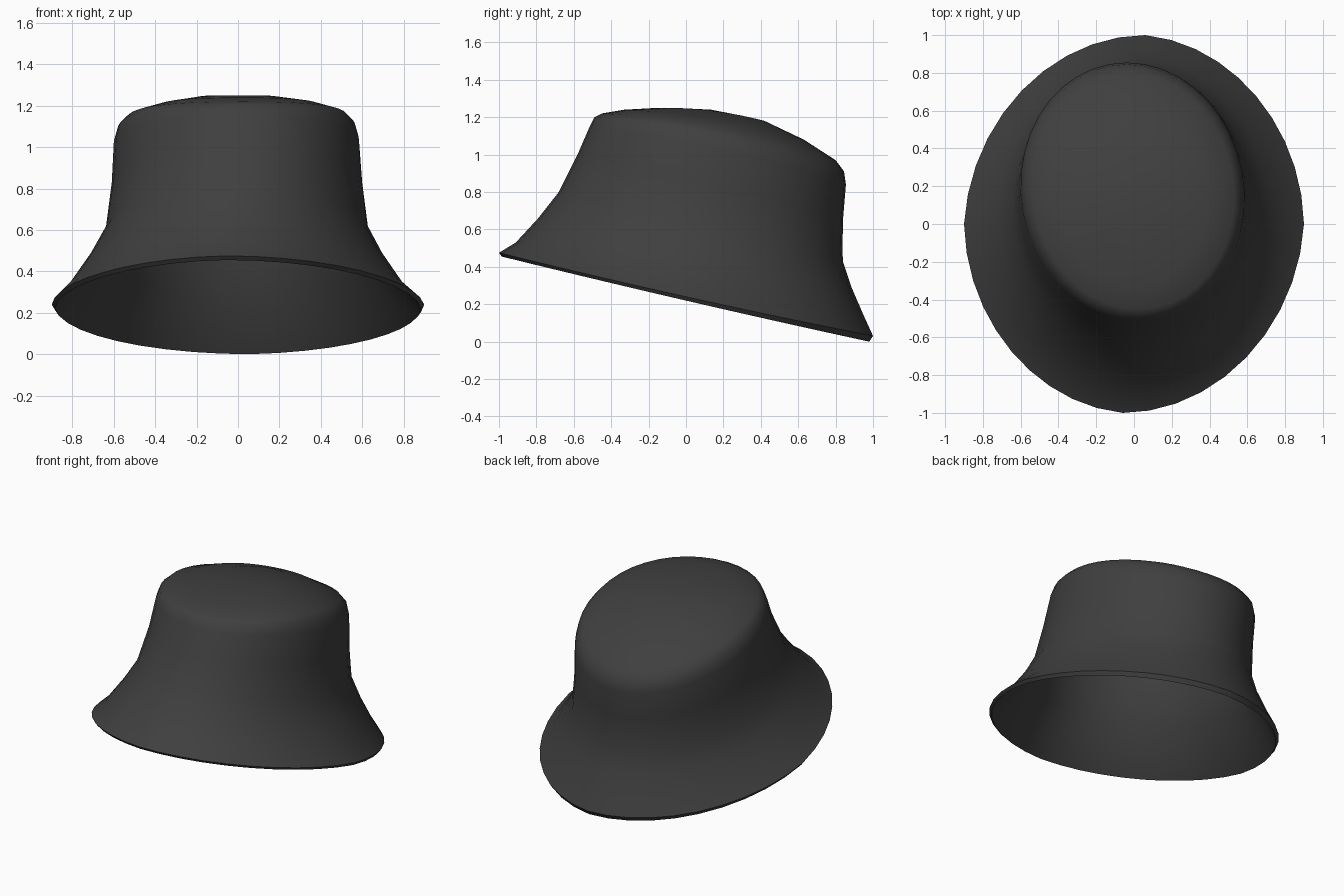
import bpy
import bmesh
from math import cos, sin, tau

SEGMENTS = 40
THICKNESS = 0.015

old_cube = bpy.data.objects.get("Cube")
if old_cube:
    bpy.data.objects.remove(old_cube, do_unlink=True)


def make_material(name, colour):
    material = bpy.data.materials.new(name)
    material.use_nodes = True
    material.diffuse_color = colour
    material.node_tree.nodes["Principled BSDF"].inputs["Base Color"].default_value = colour
    return material


# Each ring: front y, front z, back y, back z, left x, right x, side z, skew
BRIM = [
    (-1.0, .475, 1.0, .03, -.9, .9, .24, .06),
    (-.91, .53, .95, .14, -.82, .81, .32, .05),
    (-.79, .66, .885, .29, -.72, .71, .46, .03),
]
CROWN = [
    (-.68, .80, .835, .44, -.64, .63, .60, 0),
    (-.58, 1.0, .84, .66, -.61, .60, .83, -.02),
    (-.515, 1.15, .855, .84, -.6, .585, 1.03, -.03),
    (-.49, 1.2, .845, .91, -.58, .565, 1.1, -.03),
]
TOP = [
    (-.45, 1.22, .80, .97, -.54, .53, 1.14, -.03),
    (-.33, 1.24, .63, 1.08, -.4, .4, 1.19, -.02),
    (-.15, 1.25, .42, 1.18, -.2, .2, 1.235, 0),
]
UNDER_BRIM = [
    (-.985, .455, .98, 0, -.885, .885, .22, .06),
    (-.70, .68, .85, .28, -.645, .635, .48, 0),
]


def inset(ring):
    """Shrink a ring by the cloth thickness to make the lining."""
    front, front_z, back, back_z, left, right, side_z, skew = ring
    t = THICKNESS
    return (front + t, front_z - t, back - t, back_z - t,
            left + t, right - t, side_z - t, skew)


def add_ring(bm, ring):
    """A tilted oval through the front, back and side points."""
    front, front_z, back, back_z, left, right, side_z, skew = ring
    verts = []
    for i in range(SEGMENTS):
        a = tau * i / SEGMENTS
        c, s = cos(a), sin(a)
        # the flared brim is slightly flattened on two opposite diagonals
        k = 1 - max(0, skew) * 0.75 * max(0, sin(2 * a))
        x = (left + right) / 2 + k * ((right - left) / 2 * c + skew * s)
        y = (front + back) / 2 + k * (back - front) / 2 * s
        bend = (front_z + back_z) / 2 - side_z
        z = side_z + k * s * (back_z - front_z) / 2 + s * s * bend
        verts.append(bm.verts.new((x, y, z)))
    return verts


def close_ring(bm, ring, rise):
    """Fill the middle of the crown with a fan."""
    centre = sum((v.co for v in ring), ring[0].co * 0) / len(ring)
    centre.z += rise
    tip = bm.verts.new(centre)
    for i, v in enumerate(ring):
        bm.faces.new((v, ring[(i + 1) % len(ring)], tip))


def loft(name, rings, material):
    bm = bmesh.new()
    loops = [add_ring(bm, ring) for ring in rings]
    for low, high in zip(loops, loops[1:]):
        for i in range(SEGMENTS):
            j = (i + 1) % SEGMENTS
            bm.faces.new((low[i], low[j], high[j], high[i]))
    close_ring(bm, loops[0], 0.015)
    close_ring(bm, loops[-1], 0.015)
    bmesh.ops.recalc_face_normals(bm, faces=bm.faces)
    mesh = bpy.data.meshes.new(name)
    bm.to_mesh(mesh)
    bm.free()
    mesh.materials.append(material)
    hat = bpy.data.objects.new(name, mesh)
    bpy.context.collection.objects.link(hat)
    return hat


# Cloth shell: lining from its top down to the rim, then the outside up again
charcoal = make_material("charcoal cloth", (0.05, 0.05, 0.05, 1))
lining = [inset(ring) for ring in reversed(CROWN[1:] + TOP)]
hat = loft("bucket_hat", lining + UNDER_BRIM[::-1] + BRIM + CROWN + TOP, charcoal)

# Soft cloth shading with a crisp rim
bpy.ops.object.select_all(action="DESELECT")
hat.select_set(True)
bpy.context.view_layer.objects.active = hat
bpy.ops.object.shade_smooth_by_angle(angle=1.0)
